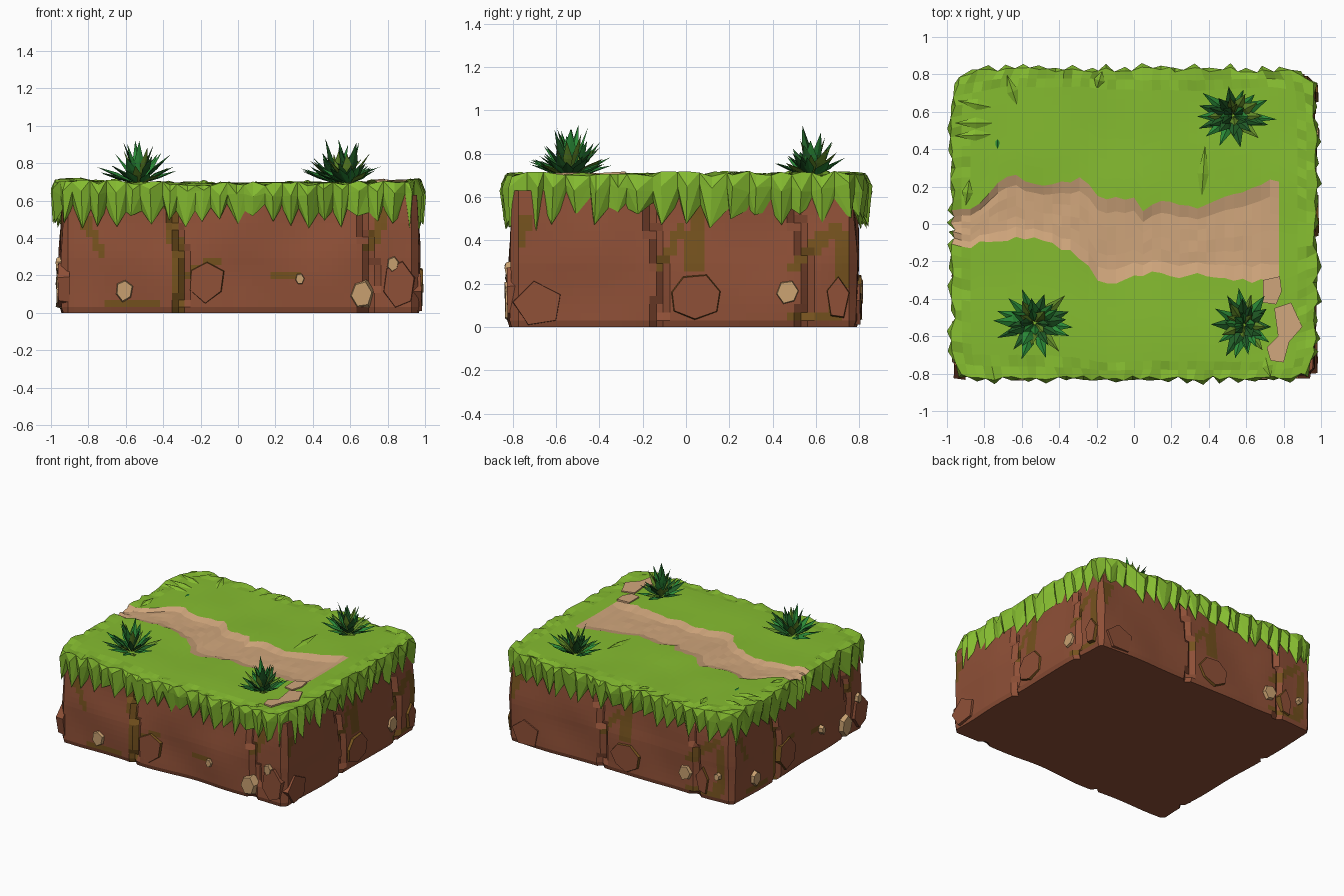
import bpy, bmesh, math, random
from mathutils import Vector, noise

if "Cube" in bpy.data.objects:
    bpy.data.objects.remove(bpy.data.objects["Cube"])

random.seed(7)
rnd = random.uniform


def material(name, r, g, b):
    m = bpy.data.materials.new(name)
    lin = [((c / 255 + 0.055) / 1.055) ** 2.4 for c in (r, g, b)]
    m.diffuse_color = (*lin, 1)
    m.use_nodes = True
    m.node_tree.nodes["Principled BSDF"].inputs["Base Color"].default_value = m.diffuse_color
    return m


GRASS = material("grass green", 133, 188, 48)
DIRT = material("dirt brown", 143, 80, 55)
MOSS = material("mossy brown", 117, 82, 30)
PATH = material("path tan", 208, 166, 124)
ROCK = material("rock tan", 200, 160, 112)
LEAF_A = material("leaf deep green", 42, 138, 55)
LEAF_B = material("leaf dark green", 32, 92, 38)
LEAF_C = material("leaf olive green", 98, 140, 40)


def finish(bm, name, mats):
    bmesh.ops.recalc_face_normals(bm, faces=bm.faces[:])
    me = bpy.data.meshes.new(name)
    bm.to_mesh(me)
    bm.free()
    for m in mats:
        me.materials.append(m)
    ob = bpy.data.objects.new(name, me)
    bpy.context.collection.objects.link(ob)
    return ob


def lerp_table(t, x):
    for (x0, y0), (x1, y1) in zip(t, t[1:]):
        if x <= x1:
            return y0 + (y1 - y0) * max(0, (x - x0) / (x1 - x0))
    return t[-1][1]


# ---- grass turf: top grid whose rows follow the path, then a toothed skirt
UP = [(-1, .08), (-.9, .08), (-.8, .13), (-.72, .24), (-.62, .25), (-.5, .2), (-.3, .24), (-.22, .2),
      (-.18, .13), (0, .14), (.05, .08), (.15, .12), (.36, .08), (.55, .16), (.7, .23), (.78, .22), (1, .1)]
LO = [(-1, -.1), (-.9, -.13), (-.8, -.09), (-.5, -.07), (-.4, -.12), (-.28, -.18), (-.2, -.3), (-.1, -.32),
      (.1, -.26), (.2, -.29), (.4, -.27), (.6, -.3), (.78, -.32), (1, -.2)]
NX, NF, NP, NB = 40, 12, 6, 13
NY = NF + NP + NB


def ground(x, y):
    return 0.692 + 0.016 * x * x + 0.01 * noise.noise(Vector((x * 2.5, y * 2.5, 3)))


bm = bmesh.new()
grid = []
for i in range(NX + 1):
    u = -1 + 2 * i / NX
    x = 0.97 * u
    lo, up = lerp_table(LO, x) + rnd(-.015, .015), lerp_table(UP, x) + rnd(-.015, .015)
    ys = [-.825 + (lo + .825) * k / NF for k in range(NF)]
    ys += [lo + (up - lo) * k / NP for k in range(NP)]
    ys += [up + (.825 - up) * k / NB for k in range(NB + 1)]
    col = []
    for j, y in enumerate(ys):
        px = x * (1 - 0.045 * abs(y / .825) ** 10)
        py = y * (1 - 0.04 * abs(u) ** 10)
        z = ground(px, py)
        if NF < j < NF + NP and px < .74:      # sunken path
            z -= 0.014 + rnd(0, .006)
        if i in (0, NX) or j in (0, NY):       # ragged rim
            px += rnd(-.014, .014)
            py += rnd(-.014, .014)
            z += rnd(-.014, .012)
        elif i in (1, NX - 1) or j in (1, NY - 1):
            z += rnd(-.012, .01)
        col.append(bm.verts.new((px, py, z)))
    grid.append(col)
for i in range(NX):
    for j in range(NY):
        f = bm.faces.new((grid[i][j], grid[i + 1][j], grid[i + 1][j + 1], grid[i][j + 1]))
        f.material_index = int(NF <= j < NF + NP and f.calc_center_median().x < .765)

loop = ([(i, 0) for i in range(NX)] + [(NX, j) for j in range(NY)] +
        [(i, NY) for i in range(NX, 0, -1)] + [(0, j) for j in range(NY, 0, -1)])
rings = [[grid[i][j] for i, j in loop]]
bulge, teeth, inner = [], [], []
for k, (i, j) in enumerate(loop):
    n = Vector(((i == NX) - (i == 0), (j == NY) - (j == 0), 0)).normalized()
    p = grid[i][j].co.copy()
    tip = k % 2 == 0
    p.z = 0
    bulge.append(bm.verts.new(p + n * (.022 if tip else -.004) + Vector((0, 0, rnd(.62, .665)))))
    low = rnd(.44, .525) if tip else rnd(.535, .585)
    teeth.append(bm.verts.new(p + n * (.004 if tip else -.028) + Vector((rnd(-.01, .01), rnd(-.01, .01), low))))
    inner.append(bm.verts.new(p - n * .07 + Vector((0, 0, .62))))
rings += [bulge, teeth, inner]
N = len(loop)
for a, b in zip(rings, rings[1:]):
    for k in range(N):
        q = (k + 1) % N
        if k % 2:
            bm.faces.new((a[k], a[q], b[q]))
            bm.faces.new((a[k], b[q], b[k]))
        else:
            bm.faces.new((a[k], a[q], b[k]))
            bm.faces.new((a[q], b[q], b[k]))
finish(bm, "grass_turf", [GRASS, PATH])

# ---- bare soil patches by the right corner
bm = bmesh.new()
for pts in ([(.69, -.3), (.78, -.28), (.79, -.36), (.76, -.43), (.69, -.42)],
            [(.75, -.45), (.84, -.42), (.9, -.55), (.83, -.63), (.8, -.74), (.73, -.73), (.71, -.66), (.77, -.6)]):
    f = bm.faces.new([bm.verts.new((x, y, ground(x, y) - .01)) for x, y in pts])
    top = bmesh.ops.extrude_face_region(bm, geom=[f])
    for v in top["geom"]:
        if isinstance(v, bmesh.types.BMVert):
            v.co.z += .018 + rnd(0, .006)
finish(bm, "soil_patches", [PATH])

# ---- dirt block: rounded outline swept up, cracks pushed in, moss by distance to bands
X0, X1, Y0, Y1 = -.95, .968, -.812, .792
MOSS_A = [(-.32, .0, -.31, .25, .035), (-.31, .25, -.37, .58, .035), (-.82, .5, -.72, .3, .025),
          (-.7, .06, -.45, .05, .025), (-.27, .2, -.1, .28, .025), (.7, .35, .8, .55, .03), (.2, .2, .33, .2, .02)]
MOSS_B = [(.04, .28, .05, .55, .04), (-.12, .28, -.02, .45, .02), (.5, .28, .68, .45, .03),
          (.7, .06, .72, .4, .03), (-.8, .35, -.74, .5, .03), (.5, .06, .68, .04, .025)]
CRACKS = {0: (-.32, .685), 1: (-.14, .53), 2: (-.17, .63), 3: (-.27, .58)}


def seg_dist(px, pz, s):
    a, b, p = Vector(s[0:2]), Vector(s[2:4]), Vector((px, pz))
    t = max(0, min(1, (p - a).dot(b - a) / (b - a).length_squared))
    return (p - a - (b - a) * t).length


def side_coord(side, co):
    return (co.x, co.y, -co.x, -co.y)[side]


NORMALS = [Vector((0, -1, 0)), Vector((1, 0, 0)), Vector((0, 1, 0)), Vector((-1, 0, 0))]
outline = []
c = .04
for side, (a, b) in enumerate([((X0 + c, Y0), (X1 - c, Y0)), ((X1, Y0 + c), (X1, Y1 - c)),
                               ((X1 - c, Y1), (X0 + c, Y1)), ((X0, Y1 - c), (X0, Y0 + c))]):
    n = 56 if side % 2 == 0 else 48
    for k in range(n + 1):
        outline.append((side, Vector((*a, 0)).lerp(Vector((*b, 0)), k / n)))
bm = bmesh.new()
LEVELS = [0, .03] + [.03 + .6 * k / 16 for k in range(1, 17)]
rows = []
for z in LEVELS:
    row = []
    for side, p in outline:
        s = side_coord(side, p)
        d = .02 * noise.noise(Vector((p.x * 2.5, p.y * 2.5, z * 3))) - .02 * max(0, (z - .3) / .3)
        if z == 0:
            d -= .01
        for cr in CRACKS[side]:
            if abs(s - cr - .03 * math.sin(z * 8)) < .02:
                d -= .03
        row.append(bm.verts.new(p + NORMALS[side] * d + Vector((0, 0, z))))
    rows.append(row)
N = len(outline)
for a, b in zip(rows, rows[1:]):
    for k in range(N):
        q = (k + 1) % N
        f = bm.faces.new((a[k], a[q], b[q], b[k]))
        side, m = outline[k][0], f.calc_center_median()
        s = side_coord(side, m) / (1, 1, 1.18, .86)[side]
        bands = MOSS_B if side in (1, 2) else MOSS_A
        f.material_index = int(any(seg_dist(s, m.z, g) < g[4] for g in bands))
bm.faces.new(rows[0])
bm.faces.new(rows[-1])
finish(bm, "dirt_block", [DIRT, MOSS])


# ---- slabs and pebbles set in the four sides
def stone(bm, side, s, z, w, h, out, n, edge_mat, face_mat, taper):
    wall = (-Y0, X1, Y1, -X0)[side]
    nrm = NORMALS[side]
    across = Vector((-nrm.y, nrm.x, 0))
    off = rnd(0, .5)
    base, front = [], []
    for k in range(n):
        t = 2 * math.pi * k / n + off
        r = rnd(.88, 1.1)
        e = Vector((s + w * r * math.cos(t), max(.006, z + h * r * math.sin(t))))
        g = Vector((s, z)).lerp(e, taper)
        base.append(bm.verts.new(nrm * (wall - .05) + across * e.x + Vector((0, 0, e.y))))
        front.append(bm.verts.new(nrm * (wall + out + rnd(-.004, .004)) + across * g.x + Vector((0, 0, g.y))))
    for k in range(n):
        q = (k + 1) % n
        bm.faces.new((base[k], base[q], front[q], front[k])).material_index = edge_mat
    bm.faces.new(front).material_index = face_mat
    bm.faces.new(base)


ROCKS_A = [(-.61, .12, .06, .075), (.33, .18, .03, .04), (.66, .1, .08, .1), (.83, .26, .04, .05)]
ROCKS_B = [(.47, .16, .07, .075), (.7, .2, .03, .035)]
slabs, rocks = bmesh.new(), bmesh.new()
for side in range(4):
    sc = (1, 1, 1.18, .86)[side]
    for s, z, w, h in (ROCKS_B if side in (1, 2) else ROCKS_A):
        if side != 1 or s < .6:
            stone(rocks, side, s * sc, z, w, h, .022, 6, 0, 0, .72)
    if side in (1, 2):
        stone(slabs, side, .04 * sc, .14, .14, .12, .018, 7, 1, 0, .84)
        stone(slabs, side, -.68 * sc, .1, .12, .11, .012, 5, 0, 0, .95)
        stone(slabs, side, .7, .13, .06, .12, .016, 5, 1, 0, .85)
    else:
        stone(slabs, side, -.17 * sc, .17, .12, .13, .018, 6, 1, 0, .84)
        stone(slabs, side, .86 * sc, .15, .09, .13, .012, 6, 0, 0, .9)
finish(slabs, "dirt_slabs", [DIRT, MOSS])
finish(rocks, "pebbles", [ROCK])


# ---- leafy bushes made of faceted pointed blades
def blade(bm, base, d, length, width, mat):
    d = d.normalized()
    side = d.cross(Vector((0, 0, 1))).normalized()
    up = side.cross(d)
    mid = base + d * length * .5
    ring = [bm.verts.new(mid + o) for o in (side * width, up * width * .45, -side * width, -up * width * .2)]
    a, b = bm.verts.new(base), bm.verts.new(base + d * length)
    for k in range(4):
        q = (k + 1) % 4
        bm.faces.new((a, ring[k], ring[q])).material_index = mat
        bm.faces.new((b, ring[q], ring[k])).material_index = mat


for name, cx, cy, rx, ry in (("bush_left", -.53, -.53, .23, .19), ("bush_right", .59, -.54, .17, .19),
                             ("bush_back", .53, .58, .22, .16)):
    bm = bmesh.new()
    for count, rise, reach, mats in ((14, .08, 1, (0, 1, 0, 2)), (12, .14, .72, (0, 1, 2)), (8, .2, .4, (2, 0, 1))):
        for k in range(count):
            t = 2 * math.pi * (k + rnd(-.3, .3)) / count
            r = reach * rnd(.8, 1.05)
            d = Vector((rx * r * math.cos(t), ry * r * math.sin(t), rise * rnd(.7, 1.2)))
            blade(bm, Vector((cx, cy, .685)) + d * .08, d, d.length * .95, rnd(.022, .034), random.choice(mats))
    finish(bm, name, [LEAF_A, LEAF_B, LEAF_C])

# ---- flat grass tufts on the turf, mostly at the back left edge
bm = bmesh.new()
for x, y, dx, dy in ((-.74, .62, -.2, .04), (-.73, .54, -.23, 0), (-.74, .48, -.22, -.01), (-.62, .62, -.06, .18),
                     (-.2, .72, .03, .1), (.36, .12, .02, .3), (-.9, .1, .02, .14), (.7, -.7, .03, -.12)):
    blade(bm, Vector((x, y, ground(x, y) - .005)), Vector((dx, dy, .02)), math.hypot(dx, dy), .03, 0)
blade(bm, Vector((-.73, .48, .69)), Vector((0, -1, .2)), .08, .02, 1)
finish(bm, "grass_tufts", [GRASS, LEAF_A])
